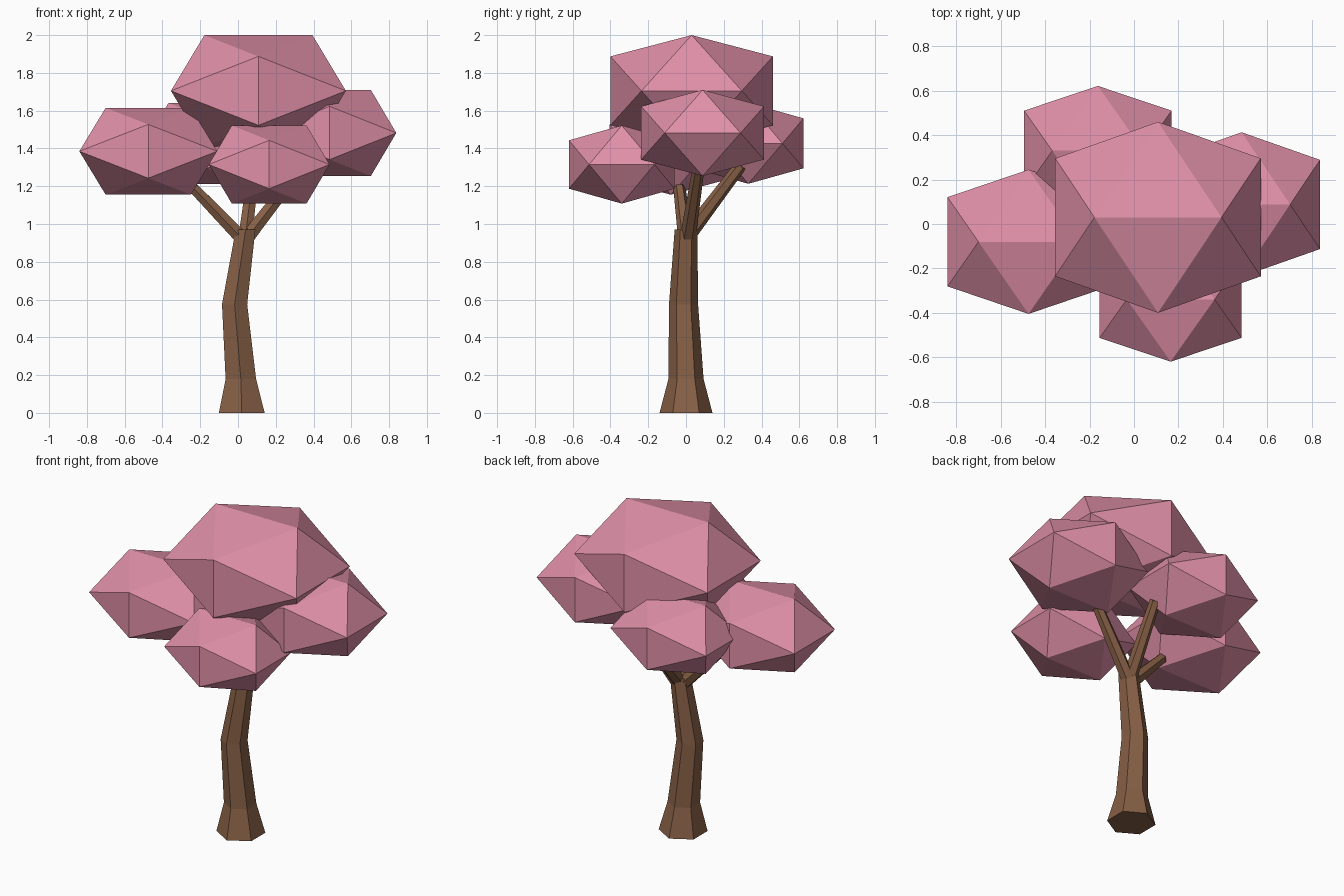
import bpy
import bmesh
import math
from mathutils import Vector

old = bpy.data.objects.get("Cube")
if old:
    bpy.data.objects.remove(old, do_unlink=True)


def make_material(name, colour):
    mat = bpy.data.materials.new(name)
    mat.use_nodes = True
    mat.diffuse_color = colour
    mat.node_tree.nodes["Principled BSDF"].inputs["Base Color"].default_value = colour
    return mat


BARK = make_material("brown bark", (0.24, 0.115, 0.06, 1))
BLOSSOM = make_material("pink blossom", (0.74, 0.275, 0.39, 1))


def finish(name, bm, mat):
    bmesh.ops.recalc_face_normals(bm, faces=bm.faces)
    mesh = bpy.data.meshes.new(name)
    bm.to_mesh(mesh)
    bm.free()
    mesh.materials.append(mat)
    obj = bpy.data.objects.new(name, mesh)
    bpy.context.collection.objects.link(obj)
    return obj


def limb(name, rings, sides=6, level=False):
    """Flat-sided tube through (centre, radius) rings."""
    bm = bmesh.new()
    axis = Vector(rings[-1][0]) - Vector(rings[0][0])
    axis = Vector((0, 0, 1)) if level else axis.normalized()
    u = axis.cross(Vector((0, 1, 0))).normalized()
    v = axis.cross(u)
    loops = []
    for centre, radius in rings:
        loop = []
        for i in range(sides):
            a = math.tau * i / sides
            offset = (u * math.sin(a) + v * math.cos(a)) * radius
            loop.append(bm.verts.new(Vector(centre) + offset))
        loops.append(loop)
    for low, high in zip(loops, loops[1:]):
        for i in range(sides):
            j = (i + 1) % sides
            bm.faces.new((low[i], low[j], high[j], high[i]))
    bm.faces.new(loops[0])
    bm.faces.new(loops[-1])
    return finish(name, bm, BARK)


def foliage(name, centre, half_size):
    """Stretched icosahedron with an edge along x on top."""
    phi = (1 + math.sqrt(5)) / 2
    bm = bmesh.new()
    for s in (-1, 1):
        for t in (-phi, phi):
            for p in ((s, 0, t), (t, s, 0), (0, t, s)):
                bm.verts.new([c + k * h / phi for c, k, h in zip(centre, p, half_size)])
    bmesh.ops.convex_hull(bm, input=bm.verts)
    return finish(name, bm, BLOSSOM)


# Crooked trunk with a flared foot
limb("trunk", [((0.02, 0, 0), 0.14), ((0.015, 0, 0.18), 0.093),
               ((-0.018, -0.013, 0.575), 0.077), ((0.04, 0, 0.97), 0.06)], level=True)

# Branches
limb("right_branch", [((0.025, 0, 0.92), 0.042), ((-0.235, -0.035, 1.19), 0.032)])
limb("left_branch", [((0.05, 0.01, 0.93), 0.042), ((0.33, 0.065, 1.29), 0.032)])
limb("back_branch", [((0.04, 0.01, 0.94), 0.042), ((0.085, 0.29, 1.31), 0.032)])

# Blossom clumps
foliage("top_foliage", (0.108, 0.03, 1.705), (0.463, 0.43, 0.295))
foliage("right_foliage", (-0.475, -0.08, 1.385), (0.365, 0.325, 0.23))
foliage("left_foliage", (0.485, 0.088, 1.482), (0.353, 0.325, 0.228))
foliage("front_foliage", (0.165, -0.34, 1.315), (0.32, 0.28, 0.207))
foliage("back_foliage", (-0.163, 0.33, 1.427), (0.332, 0.292, 0.214))
